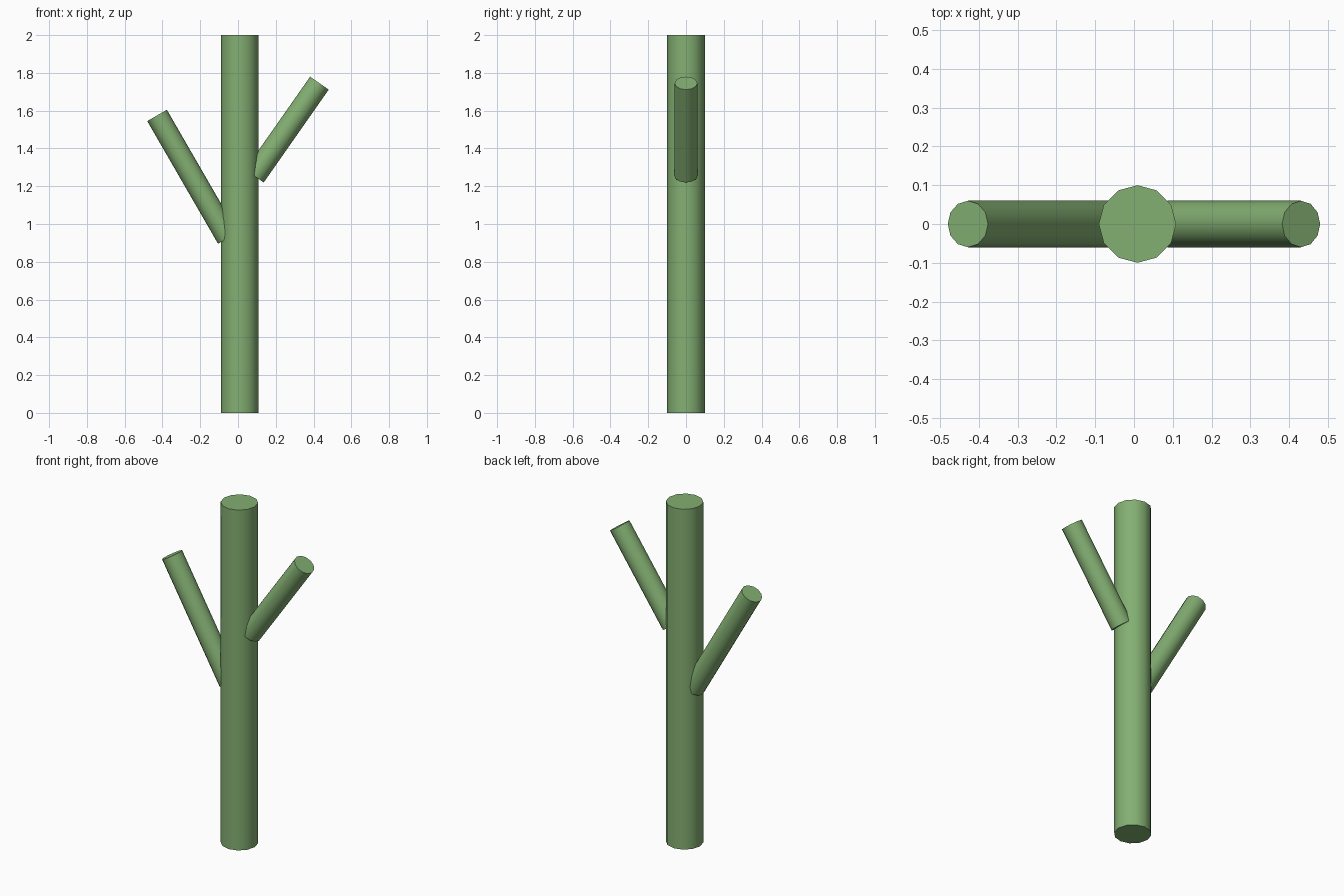
import bpy
from math import radians

if "Cube" in bpy.data.objects:
    bpy.data.objects.remove(bpy.data.objects["Cube"])

green = bpy.data.materials.new("green")
green.diffuse_color = (0.23, 0.43, 0.17, 1)
green.use_nodes = True
green.node_tree.nodes["Principled BSDF"].inputs["Base Color"].default_value = green.diffuse_color


def stem(name, radius, length, centre, tilt=0):
    # 12-sided capped cylinder with smooth sides and sharp cap rims
    bpy.ops.mesh.primitive_cylinder_add(
        vertices=12, radius=radius, depth=length,
        location=centre, rotation=(0, radians(tilt), 0))
    ob = bpy.context.object
    ob.name = name
    ob.data.materials.append(green)
    bpy.ops.object.shade_smooth_by_angle(angle=radians(40))


SHIFT = 0.009  # keeps the whole plant centred on x = 0

# Upright trunk
stem("trunk", 0.1, 2.0, (SHIFT, 0, 1.0))
# Two slanted arms, sunk into the trunk
stem("left_arm", 0.06, 0.75, (SHIFT - 0.25, 0, 1.25), -30)
stem("right_arm", 0.06, 0.6, (SHIFT + 0.25, 0, 1.5), 35)
